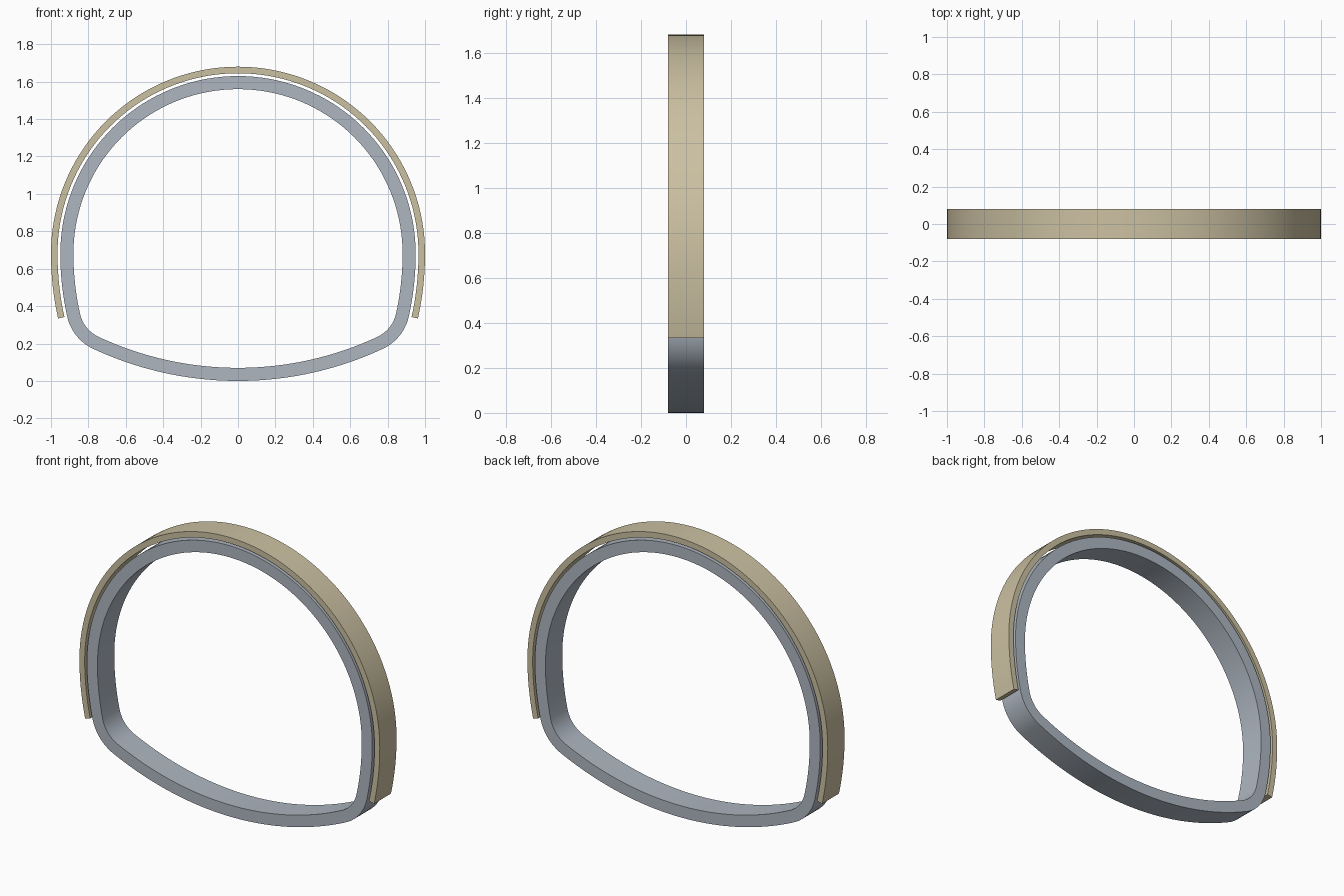
import bpy, bmesh
from math import sin, cos, atan2, radians, pi

if "Cube" in bpy.data.objects:
    bpy.data.objects.remove(bpy.data.objects["Cube"])

DEPTH = 0.08                 # half length along y
ZC = 0.68                    # springline height
R_TOP = 0.95                 # outer radius of the crown arc
OFF = 0.60                   # side wall centre lies this far past the axis
A_SIDE = radians(12.5)       # sweep of each side wall below springline
R_CORNER = 0.25              # outer radius of the bottom corners

# corner circle tangent to the side wall, then floor arc tangent to the corner
d = OFF + R_TOP - R_CORNER
CX, CZ = -OFF + d * cos(A_SIDE), ZC - d * sin(A_SIDE)
R_FLOOR = (CX**2 + CZ**2 - R_CORNER**2) / (2 * (CZ - R_CORNER))
A_FLOOR = atan2(CZ - R_FLOOR, CX)


def arc(cx, cz, r, a0, a1, n):
    return [(cx + r * cos(a0 + (a1 - a0) * i / n),
             cz + r * sin(a0 + (a1 - a0) * i / n)) for i in range(n + 1)]


def half_profile(o, closed):
    """Right half from crown downward, offset outward by o."""
    p = arc(0, ZC, R_TOP + o, pi / 2, 0, 36)
    p += arc(-OFF, ZC, OFF + R_TOP + o, 0, -A_SIDE, 8)[1:]
    if closed:
        p += arc(CX, CZ, R_CORNER + o, -A_SIDE, A_FLOOR, 12)[1:]
        p += arc(0, R_FLOOR, R_FLOOR + o, A_FLOOR, -pi / 2, 20)[1:]
    return p


def full_profile(o, closed):
    right = half_profile(o, closed)
    left = [(-x, z) for x, z in right]
    if closed:
        return right + left[-2:0:-1]
    return left[:0:-1] + right


def make_band(name, inner, outer, closed, color):
    bm = bmesh.new()
    rings = []
    for (xi, zi), (xo, zo) in zip(full_profile(inner, closed), full_profile(outer, closed)):
        rings.append([bm.verts.new(c) for c in (
            (xi, -DEPTH, zi), (xo, -DEPTH, zo), (xo, DEPTH, zo), (xi, DEPTH, zi))])
    n = len(rings)
    for i in range(n if closed else n - 1):
        a, b = rings[i], rings[(i + 1) % n]
        for k in range(4):
            m = (k + 1) % 4
            bm.faces.new((a[k], a[m], b[m], b[k]))
    if not closed:
        bm.faces.new(rings[0])
        bm.faces.new(rings[-1])
    bmesh.ops.recalc_face_normals(bm, faces=bm.faces)
    mesh = bpy.data.meshes.new(name)
    bm.to_mesh(mesh)
    bm.free()
    obj = bpy.data.objects.new(name, mesh)
    bpy.context.collection.objects.link(obj)
    mat = bpy.data.materials.new(name + "_material")
    mat.diffuse_color = color
    mat.use_nodes = True
    mat.node_tree.nodes["Principled BSDF"].inputs["Base Color"].default_value = mat.diffuse_color
    mesh.materials.append(mat)
    bpy.ops.object.select_all(action='DESELECT')
    obj.select_set(True)
    bpy.context.view_layer.objects.active = obj
    bpy.ops.object.shade_smooth_by_angle(angle=radians(30))


# closed inner tunnel ring
make_band("tunnel_lining", -0.07, 0.0, True, (0.42, 0.47, 0.53, 1))
# open outer shell over crown and walls
make_band("outer_shell", 0.015, 0.05, False, (0.60, 0.53, 0.36, 1))
